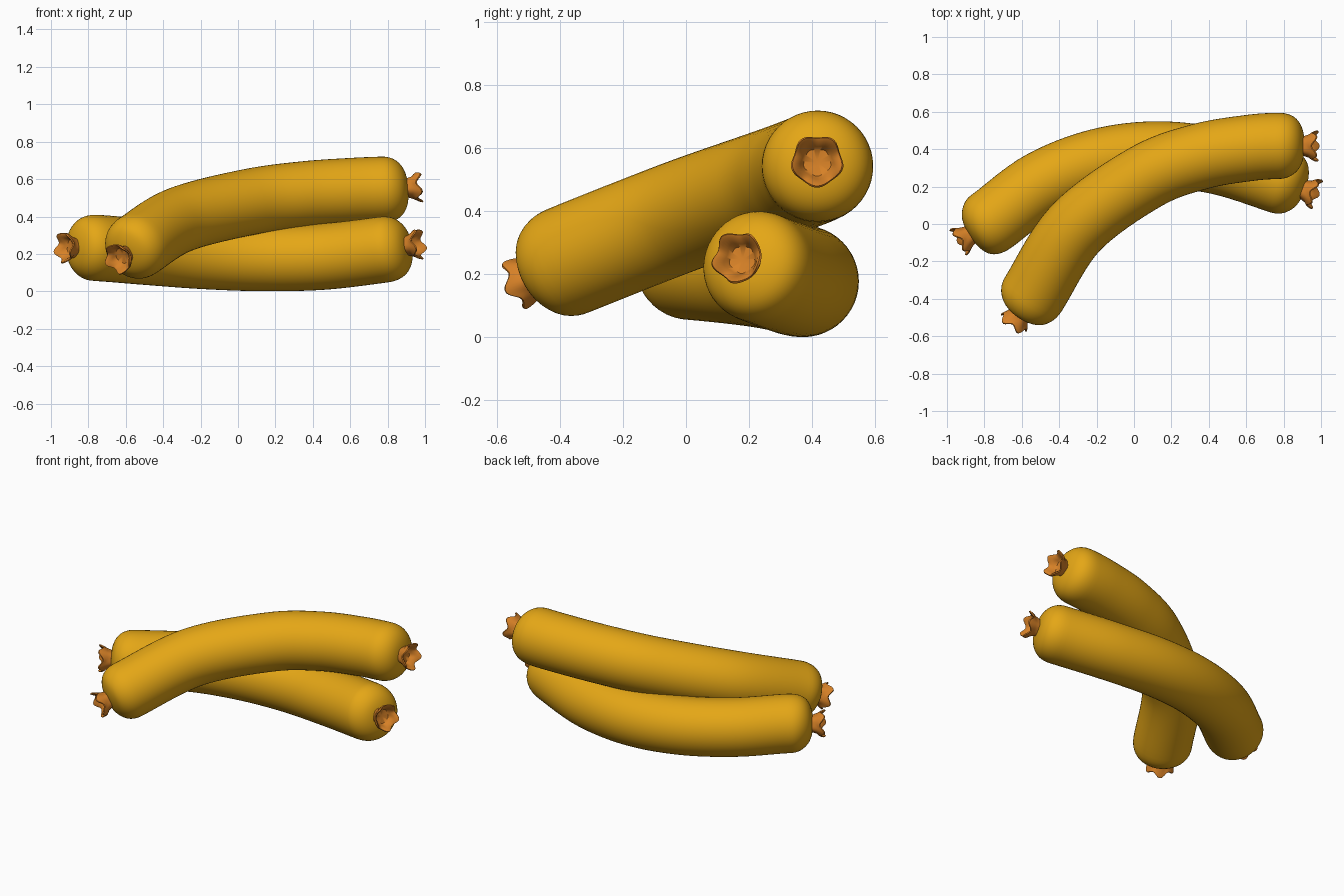
import bpy, bmesh
from math import sin, cos, pi
from mathutils import Vector

if "Cube" in bpy.data.objects:
    bpy.data.objects.remove(bpy.data.objects["Cube"])

R, CAP, POW = 0.177, 0.148, 2.5   # body radius, length and squareness of the rounded ends
SEG = 48


def material(name, colour):
    m = bpy.data.materials.new(name)
    m.diffuse_color = colour
    m.use_nodes = True
    m.node_tree.nodes["Principled BSDF"].inputs["Base Color"].default_value = m.diffuse_color
    return m


skin = material("golden_skin", (0.78, 0.385, 0.008, 1))
twist = material("orange_twist", (0.68, 0.22, 0.02, 1))


def smooth_path(points, steps=40):
    """Catmull-Rom samples through the points, with running length."""
    p = [Vector(q) for q in points]
    p = [2 * p[0] - p[1]] + p + [2 * p[-1] - p[-2]]
    out = []
    for i in range(1, len(p) - 2):
        a, b, c, d = p[i - 1:i + 3]
        for k in range(steps):
            t = k / steps
            out.append(0.5 * (2 * b + (c - a) * t + (2 * a - 5 * b + 4 * c - d) * t * t
                              + (3 * b - a - 3 * c + d) * t ** 3))
    out.append(p[-2])
    length = [0.0]
    for a, b in zip(out, out[1:]):
        length.append(length[-1] + (b - a).length)
    return out, length


def at(path, length, s):
    """Point and tangent at length s."""
    i = 0
    while i < len(path) - 2 and length[i + 1] < s:
        i += 1
    t = (s - length[i]) / (length[i + 1] - length[i])
    lo, hi = max(i - 4, 0), min(i + 5, len(path) - 1)
    return path[i].lerp(path[i + 1], t), (path[hi] - path[lo]).normalized()


def skin_rings(name, rings, mat):
    """Join rings of points into a surface closed at both ends."""
    bm = bmesh.new()
    loops = [[bm.verts.new(co) for co in ring] for ring in rings]
    n = len(loops[0])
    for a, b in zip(loops, loops[1:]):
        for j in range(n):
            bm.faces.new((a[j], a[(j + 1) % n], b[(j + 1) % n], b[j]))
    bm.faces.new(loops[0][::-1])
    bm.faces.new(loops[-1])
    bmesh.ops.recalc_face_normals(bm, faces=bm.faces)
    me = bpy.data.meshes.new(name)
    bm.to_mesh(me)
    bm.free()
    ob = bpy.data.objects.new(name, me)
    bpy.context.collection.objects.link(ob)
    me.materials.append(mat)
    bpy.context.view_layer.objects.active = ob
    ob.select_set(True)
    bpy.ops.object.shade_smooth_by_angle(angle=0.9)
    ob.select_set(False)


def frame(tangent):
    u = Vector((0, 0, 1)).cross(tangent).normalized()
    return u, tangent.cross(u)


def sausage_body(name, points):
    path, length = smooth_path(points)
    total = length[-1]
    # stations: rounded cap, straight middle, rounded cap
    cap = [(CAP * (1 - cos(t) ** (2 / POW)), R * sin(t) ** (2 / POW))
           for t in [0.02 + (pi / 2 - 0.02) * k / 14 for k in range(15)]]
    mid = [(CAP + (total - 2 * CAP) * k / 40, R) for k in range(1, 40)]
    stations = cap + mid + [(total - d, r) for d, r in reversed(cap)]
    rings = []
    for s, r in stations:
        c, t = at(path, length, s)
        u, v = frame(t)
        rings.append([c + r * (cos(2 * pi * j / SEG) * u + sin(2 * pi * j / SEG) * v)
                      for j in range(SEG)])
    skin_rings(name, rings, skin)


def tied_end(name, base, direction):
    """Flared five-lobed casing twist: (height, radius, lobe height, lobe radius)."""
    profile = [(-0.03, 0.045, 0, 0), (0.0, 0.053, 0, 0.04), (0.022, 0.06, 0.003, 0.08),
               (0.042, 0.074, 0.01, 0.08), (0.056, 0.081, 0.014, 0.06),
               (0.062, 0.077, 0.014, 0.05), (0.054, 0.066, 0.012, 0.06),
               (0.03, 0.052, 0.005, 0.08), (0.012, 0.042, 0, 0.06), (0.008, 0.01, 0, 0)]
    t = Vector(direction).normalized()
    u, v = frame(t)
    rings = []
    for h, r, lh, lr in profile:
        ring = []
        for j in range(50):
            a = 2 * pi * j / 50
            w = cos(5 * a + pi / 2)
            rr = r * (1 + lr * w)
            ring.append(Vector(base) + t * (h + lh * w) + rr * (cos(a) * u + sin(a) * v))
        rings.append(ring)
    skin_rings(name, rings, twist)


# centre lines of the two sausages
sausages = {
    "upper_sausage": [(-0.61, -0.48, 0.195), (-0.535, -0.37, 0.245), (-0.31, -0.02, 0.383),
                      (0.06, 0.25, 0.478), (0.35, 0.36, 0.518), (0.62, 0.407, 0.537),
                      (0.78, 0.418, 0.544), (0.91, 0.417, 0.555)],
    "lower_sausage": [(-0.88, -0.06, 0.234), (-0.755, 0.02, 0.232), (-0.5, 0.21, 0.212),
                      (-0.2, 0.33, 0.19), (0.12, 0.372, 0.178), (0.45, 0.335, 0.185),
                      (0.77, 0.235, 0.222), (0.91, 0.183, 0.245)],
}
for name, pts in sausages.items():
    sausage_body(name, pts)
    for side, tip, inner in (("left", pts[0], pts[1]), ("right", pts[-1], pts[-2])):
        tied_end(f"{name}_{side}_tied_end", tip, Vector(tip) - Vector(inner))
